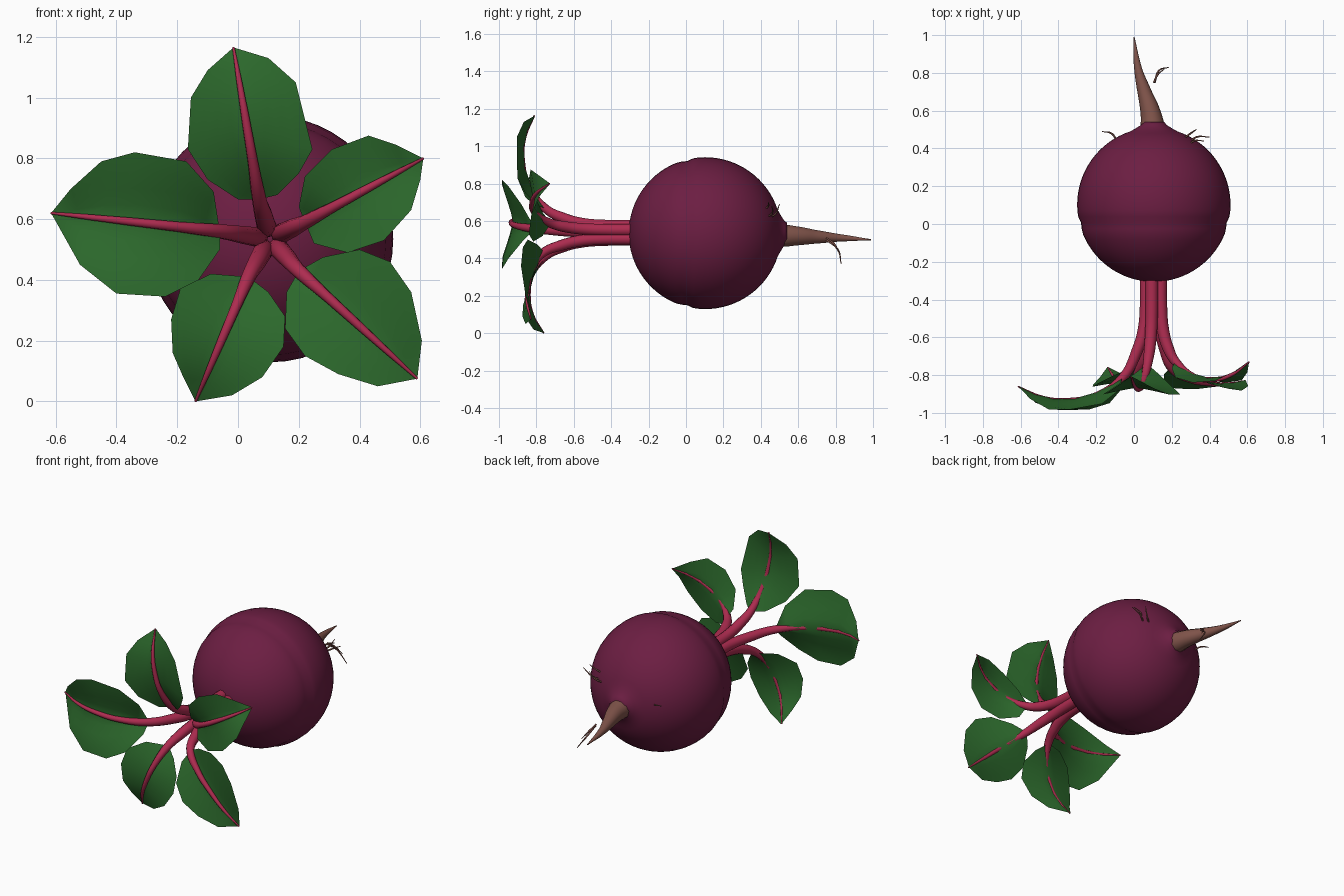
import bpy, bmesh, math
from mathutils import Vector


def material(name, rgb):
    m = bpy.data.materials.new(name)
    m.diffuse_color = (*rgb, 1)
    return m


SKIN = material("beet_skin", (0.15, 0.013, 0.055))
STEM = material("stem_red", (0.42, 0.025, 0.08))
LEAF = material("leaf_green", (0.025, 0.14, 0.025))
ROOT = material("root_brown", (0.22, 0.09, 0.07))
CX, CZ = 0.105, 0.535          # axis of the beet, running along y


def finish(bm, name, mat):
    bmesh.ops.remove_doubles(bm, verts=bm.verts, dist=0.0005)
    bmesh.ops.recalc_face_normals(bm, faces=bm.faces)
    for f in bm.faces:
        f.smooth = True
    me = bpy.data.meshes.new(name)
    bm.to_mesh(me)
    bm.free()
    me.materials.append(mat)
    ob = bpy.data.objects.new(name, me)
    bpy.context.collection.objects.link(ob)
    return ob


def tube(name, pts, radii, mat, sides=3):
    cu = bpy.data.curves.new(name, 'CURVE')
    cu.dimensions = '3D'
    cu.bevel_depth = 1.0
    cu.bevel_resolution = sides
    cu.resolution_u = 6
    cu.use_fill_caps = True
    sp = cu.splines.new('BEZIER')
    sp.bezier_points.add(len(pts) - 1)
    for bp, p, r in zip(sp.bezier_points, pts, radii):
        bp.co, bp.radius = p, r
        bp.handle_left_type = bp.handle_right_type = 'AUTO'
    cu.materials.append(mat)
    ob = bpy.data.objects.new(name, cu)
    bpy.context.collection.objects.link(ob)
    bpy.ops.object.select_all(action='DESELECT')
    ob.select_set(True)
    bpy.context.view_layer.objects.active = ob
    bpy.ops.object.convert(target='MESH')
    return ob


# beet body: lathed (y, radius) profile with a faint growth groove,
# drawn out into a short neck where the tap root begins
profile = []
for i in range(37):
    a = math.pi * i / 40
    y = 0.102 - 0.408 * math.cos(a)
    r = 0.406 * math.sin(a) - 0.010 * math.exp(-((y - 0.0) / 0.025) ** 2)
    profile.append((y, max(r, 0)))
profile += [(0.505, 0.098), (0.525, 0.066), (0.54, 0.055), (0.54, 0)]
bm = bmesh.new()
vs = [bm.verts.new((CX + r, y, CZ - 0.01 * (y > 0.5))) for y, r in profile]
es = [bm.edges.new(p) for p in zip(vs, vs[1:])]
bmesh.ops.spin(bm, geom=vs + es, cent=(CX, 0, CZ), axis=(0, 1, 0),
               angle=2 * math.pi, steps=48)
finish(bm, "beet_body", SKIN)

# tapering tap root
tube("tap_root",
     [(0.10, 0.48, 0.525), (0.097, 0.53, 0.522), (0.085, 0.60, 0.52),
      (0.055, 0.70, 0.515), (0.022, 0.82, 0.51), (0.0, 0.99, 0.50)],
     [0.066, 0.062, 0.052, 0.037, 0.021, 0.003], ROOT)

# fine root hairs
hairs = [
    [(0.11, 0.75, 0.50), (0.13, 0.81, 0.45), (0.185, 0.83, 0.37)],
    [(0.105, 0.75, 0.51), (0.125, 0.79, 0.48), (0.16, 0.82, 0.43)],
    [(0.26, 0.45, 0.62), (0.30, 0.48, 0.64), (0.33, 0.50, 0.69)],
    [(0.29, 0.43, 0.62), (0.33, 0.46, 0.64), (0.40, 0.46, 0.68)],
    [(0.29, 0.42, 0.66), (0.32, 0.44, 0.68), (0.37, 0.44, 0.70)],
    [(-0.09, 0.44, 0.57), (-0.12, 0.48, 0.59), (-0.17, 0.49, 0.60)],
]
for i, h in enumerate(hairs):
    tube(f"root_hair_{i + 1}", h, [0.005] * (len(h) - 1) + [0.002], ROOT, 1)

# leaves: base, tip, both outlines from base to tip as (x, z),
# depth y at base / middle / tip, forward curl of the edges
leaves = [
    ((0.07, 0.665), (-0.015, 1.165),
     [(0.0, 0.665), (-0.10, 0.73), (-0.165, 0.83), (-0.155, 1.0), (-0.10, 1.09)],
     [(0.13, 0.68), (0.20, 0.75), (0.245, 0.83), (0.19, 1.05), (0.10, 1.13)],
     (-0.745, -0.87, -0.81), 0.04),
    ((0.22, 0.59), (0.61, 0.80),
     [(0.20, 0.64), (0.22, 0.74), (0.31, 0.83), (0.43, 0.875), (0.52, 0.845)],
     [(0.25, 0.52), (0.36, 0.49), (0.48, 0.53), (0.57, 0.63), (0.60, 0.73)],
     (-0.725, -0.82, -0.73), 0.03),
    ((0.20, 0.43), (0.59, 0.075),
     [(0.28, 0.475), (0.40, 0.50), (0.50, 0.46), (0.57, 0.36), (0.605, 0.20)],
     [(0.16, 0.36), (0.155, 0.24), (0.22, 0.15), (0.33, 0.09), (0.46, 0.05)],
     (-0.76, -0.84, -0.83), 0.04),
    ((0.035, 0.41), (-0.14, 0.0),
     [(0.10, 0.36), (0.155, 0.28), (0.15, 0.18), (0.08, 0.08), (-0.02, 0.02)],
     [(-0.09, 0.42), (-0.19, 0.37), (-0.22, 0.27), (-0.215, 0.16), (-0.18, 0.08)],
     (-0.75, -0.84, -0.76), 0.03),
    ((-0.06, 0.56), (-0.615, 0.62),
     [(-0.08, 0.69), (-0.17, 0.79), (-0.34, 0.82), (-0.45, 0.79), (-0.55, 0.70)],
     [(-0.06, 0.50), (-0.13, 0.40), (-0.24, 0.345), (-0.40, 0.355), (-0.52, 0.45)],
     (-0.81, -0.93, -0.86), 0.06),
]
COLS = 8
for n, (base, tip, left, right, depth, curl) in enumerate(leaves, 1):
    base, tip = Vector(base), Vector(tip)
    d0, d1, d2 = depth

    def rib_y(t):
        return d0 * (1 - t) * (1 - 2 * t) + 4 * d1 * t * (1 - t) + d2 * t * (2 * t - 1)

    # leaf blade: rows of points across the midrib, edges cupped forward
    bm = bmesh.new()
    rows = []
    L, R = [[base, *map(Vector, s), tip] for s in (left, right)]
    times = [0, 0.1, 0.26, 0.45, 0.65, 0.83, 1]
    for l, r, t in zip(L, R, times):
        mid = base.lerp(tip, t)
        row = []
        for c in range(COLS + 1):
            s = 2 * c / COLS - 1
            p = mid.lerp(l if s < 0 else r, abs(s))
            width = min(1, (p - mid).length / 0.2)
            row.append(bm.verts.new((p.x, rib_y(t) - curl * width ** 1.2 + 0.004, p.y)))
        rows.append(row)
    for a, b in zip(rows, rows[1:]):
        for c in range(COLS):
            bm.faces.new((a[c], a[c + 1], b[c + 1], b[c]))
    finish(bm, f"leaf_{n}", LEAF)

    # stem leaves the crown straight, flares out and becomes the midrib
    hub = Vector((CX, CZ))
    out = (base - hub).normalized()
    path = [(-0.28, 0.040), (-0.44, 0.042), (-0.56, 0.054), (-0.66, 0.085)]
    pts = [(CX + out.x * o, y, CZ + out.y * o) for y, o in path]
    for t, lift in ((0, 0.004), (0.25, 0.013), (0.5, 0.004), (0.75, 0.002), (1, 0.0)):
        p = base.lerp(tip, t)
        pts.append((p.x, rib_y(t) - lift, p.y))
    tube(f"stem_{n}", pts,
         [0.034, 0.033, 0.032, 0.030, 0.024, 0.017, 0.014, 0.010, 0.004], STEM)
